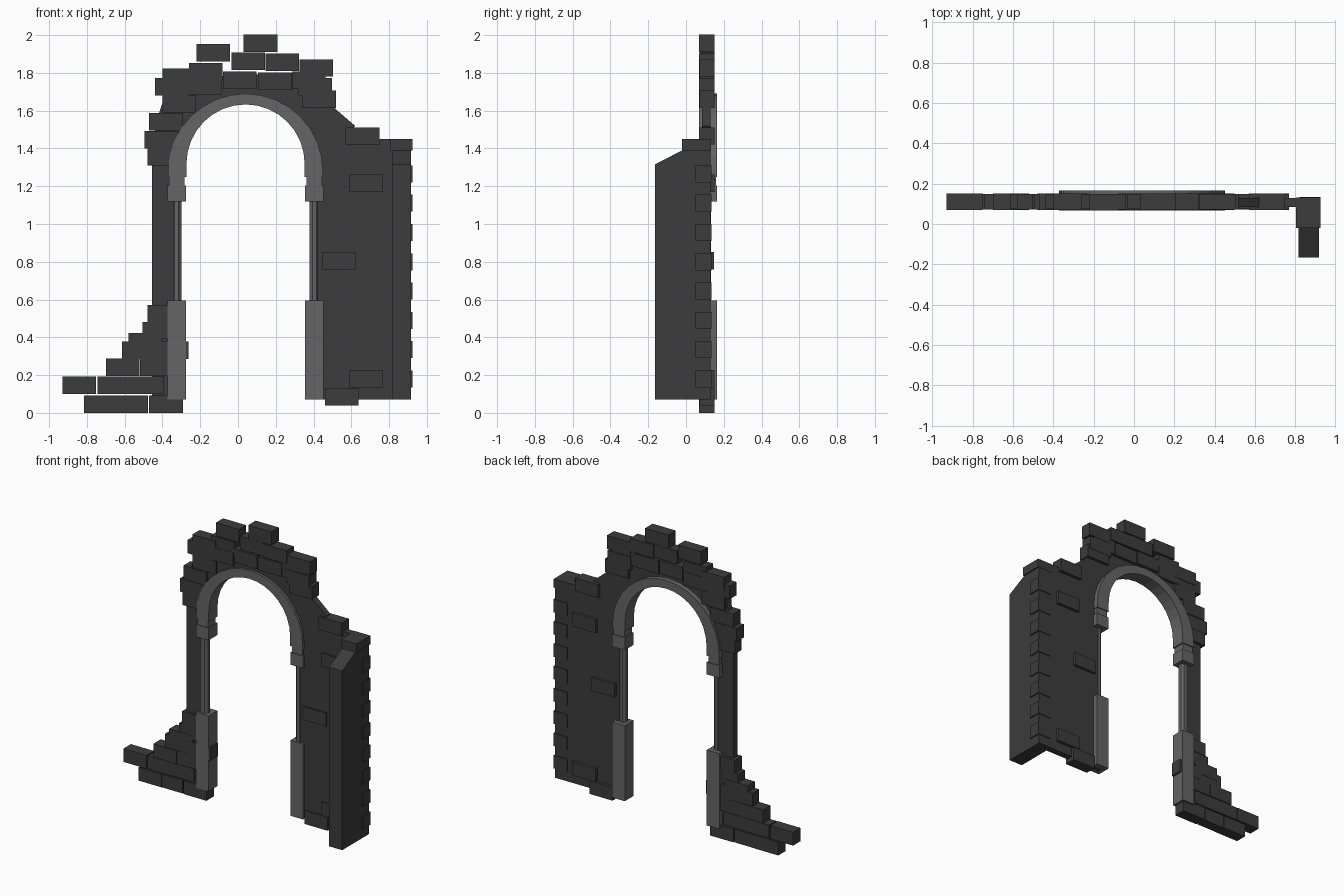
import bpy, bmesh, math

if "Cube" in bpy.data.objects:
    bpy.data.objects.remove(bpy.data.objects["Cube"])

CX = 0.04  # centre line of the archway


def material(name, v):
    m = bpy.data.materials.new(name)
    m.diffuse_color = (v, v, v, 1)
    m.use_nodes = True
    m.node_tree.nodes["Principled BSDF"].inputs["Base Color"].default_value = m.diffuse_color
    return m


STONE = material("dark_stone", 0.045)
TRIM = material("light_trim", 0.13)


def prism(name, pts, a, b, mat, axis="y"):
    """Extrude a flat profile from a to b along y (xz profile), x (yz) or z (xy)."""
    put = {"y": lambda p, t: (p[0], t, p[1]),
           "x": lambda p, t: (t, p[0], p[1]),
           "z": lambda p, t: (p[0], p[1], t)}[axis]
    bm = bmesh.new()
    lo = [bm.verts.new(put(p, a)) for p in pts]
    hi = [bm.verts.new(put(p, b)) for p in pts]
    bm.faces.new(lo)
    bm.faces.new(hi[::-1])
    n = len(pts)
    for i in range(n):
        bm.faces.new((lo[i], hi[i], hi[(i + 1) % n], lo[(i + 1) % n]))
    bmesh.ops.recalc_face_normals(bm, faces=bm.faces)
    me = bpy.data.meshes.new(name)
    bm.to_mesh(me)
    bm.free()
    me.materials.append(mat)
    ob = bpy.data.objects.new(name, me)
    bpy.context.collection.objects.link(ob)
    return ob


def box(name, x0, x1, y0, y1, z0, z1, mat):
    return prism(name, [(x0, z0), (x1, z0), (x1, z1), (x0, z1)], y0, y1, mat)


def arc(rx, rz, cz, n=16):
    """Half ellipse, right to left."""
    return [(CX + rx * math.cos(math.pi * i / n), cz + rz * math.sin(math.pi * i / n))
            for i in range(n + 1)]


# Wall slab with arched opening and broken outline
outline = [(-0.325, 0.07), (-0.455, 0.07), (-0.455, 1.4), (-0.43, 1.55), (-0.38, 1.7),
           (-0.2, 1.78), (0.3, 1.8), (0.48, 1.7), (0.515, 1.61), (0.62, 1.52),
           (0.57, 1.45), (0.91, 1.45), (0.91, 0.07), (0.385, 0.07)]
prism("wall", outline + arc(0.355, 0.355, 1.3), 0.085, 0.13, STONE)

# Arch trim, tapering towards the crown
prism("arch_trim", [(0.45, 1.25)] + arc(0.41, 0.41, 1.28) + [(-0.37, 1.25), (-0.273, 1.25)]
      + arc(0.313, 0.315, 1.318)[::-1] + [(0.353, 1.25)], 0.068, 0.165, TRIM)

# Pedestal, octagonal column, capital and neck on both sides
for side, s in (("left", -1), ("right", 1)):
    def trim(name, a, b, y0, y1, z0, z1):
        x0, x1 = sorted((CX + s * a, CX + s * b))
        box(side + "_" + name, x0, x1, y0, y1, z0, z1, TRIM)
    trim("pedestal", 0.315, 0.412, 0.068, 0.165, 0.07, 0.595)
    trim("capital", 0.315, 0.412, 0.068, 0.165, 1.12, 1.205)
    trim("neck", 0.322, 0.405, 0.075, 0.158, 1.205, 1.25)
    col = [(CX + s * 0.365 + 0.028 * math.cos(math.pi * (k + 0.5) / 4),
            0.107 + 0.028 * math.sin(math.pi * (k + 0.5) / 4)) for k in range(8)]
    prism(side + "_column", col, 0.595, 1.12, TRIM, "z")

# Buttress with sloped cap
prism("buttress", [(-0.165, 0.07), (0.13, 0.07), (0.13, 1.39), (-0.02, 1.39), (-0.165, 1.315)],
      0.815, 0.917, STONE, "x")
box("buttress_top", 0.805, 0.925, -0.02, 0.132, 1.39, 1.45, STONE)

# Corner stones up the outer edge of the buttress
for i in range(8):
    z = 0.135 + i * 0.155
    box("corner_stone", 0.82, 0.925, 0.05, 0.135, z, z + 0.09, STONE)

# Bricks, given by lower left corner in the front view
crown = [(0.03, 1.91), (-0.22, 1.86), (-0.035, 1.815), (0.145, 1.81), (0.325, 1.78),
         (-0.26, 1.76), (-0.08, 1.715), (0.105, 1.71), (0.285, 1.715), (0.32, 1.68),
         (0.34, 1.615), (-0.44, 1.68), (-0.4, 1.73), (-0.265, 1.685), (-0.4, 1.59),
         (-0.47, 1.495), (-0.495, 1.4), (-0.48, 1.31)]
facing = [(0.57, 1.42), (0.59, 1.17), (0.445, 0.76), (0.59, 0.135), (0.46, 0.04)]
rubble = [(-0.93, 0.1), (-0.815, 0.0), (-0.655, 0.0), (-0.47, 0.0), (-0.745, 0.1),
          (-0.57, 0.1), (-0.7, 0.195), (-0.52, 0.195), (-0.615, 0.285), (-0.44, 0.285),
          (-0.58, 0.33), (-0.505, 0.39), (-0.48, 0.48)]
for name, spots in (("crown_brick", crown), ("facing_brick", facing), ("rubble_brick", rubble)):
    for i, (x, z) in enumerate(spots):
        d = 0.002 * (i % 3)
        box(name, x, x + 0.178, 0.07 + d, 0.152 - d, z, z + 0.092, STONE)
